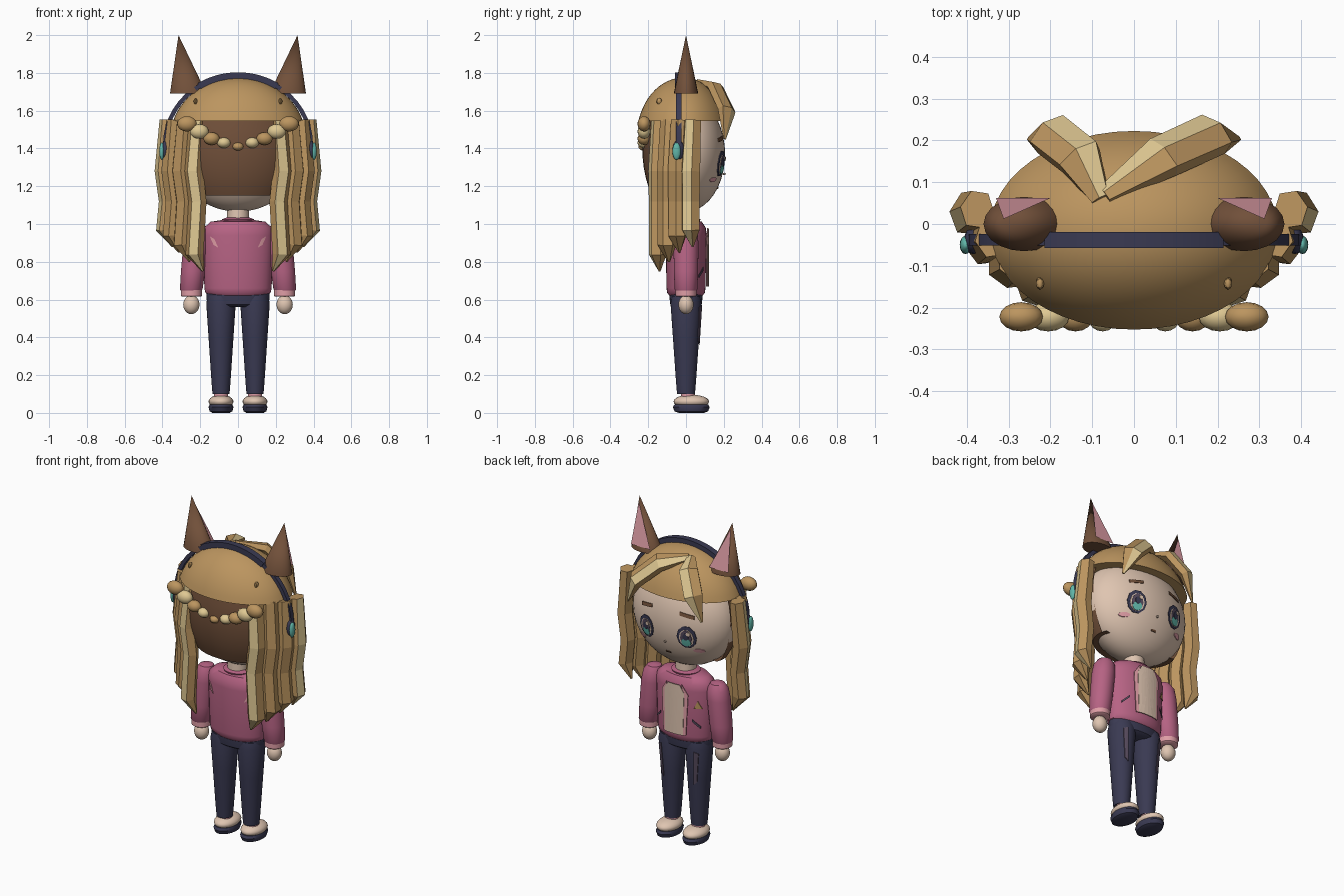
import bpy, bmesh
from math import sin, cos, pi, sqrt, radians
from mathutils import Vector

if "Cube" in bpy.data.objects:
    bpy.data.objects.remove(bpy.data.objects["Cube"])


def material(name, rgb):
    m = bpy.data.materials.new(name)
    m.use_nodes = True
    m.diffuse_color = (*rgb, 1)
    m.node_tree.nodes["Principled BSDF"].inputs["Base Color"].default_value = (*rgb, 1)
    return m


TAN = material("tan hair", (.50, .30, .115))
BROWN = material("dark brown", (.165, .08, .042))
CREAM = material("pale hair", (.74, .58, .29))
SKIN = material("skin", (.74, .56, .44))
PINK = material("jacket pink", (.47, .125, .23))
ROSE = material("light rose", (.74, .34, .38))
NAVY = material("navy", (.042, .042, .085))
PLUM = material("grey plum", (.095, .07, .11))
TEAL = material("teal", (.12, .47, .40))


def build(name, bm, *mats, smooth=True, angle=40):
    bmesh.ops.recalc_face_normals(bm, faces=bm.faces)
    me = bpy.data.meshes.new(name)
    bm.to_mesh(me)
    bm.free()
    for m in mats:
        me.materials.append(m)
    ob = bpy.data.objects.new(name, me)
    bpy.context.collection.objects.link(ob)
    if smooth:
        bpy.ops.object.select_all(action='DESELECT')
        ob.select_set(True)
        bpy.context.view_layer.objects.active = ob
        bpy.ops.object.shade_smooth_by_angle(angle=radians(angle))
    return ob


def skin_rings(bm, rings, closed=True):
    """Bridge successive rings of verts; returns the side faces with their index."""
    out = []
    for a, b in zip(rings, rings[1:]):
        n = len(a)
        for k in range(n):
            out.append((k, bm.faces.new((a[k], a[(k + 1) % n], b[(k + 1) % n], b[k]))))
    if closed:
        bm.faces.new(rings[0][::-1])
        bm.faces.new(rings[-1])
    return out


def lathe(name, profile, mat, x=0, y=0, depth=1, lean=0, seg=32, keep=None):
    """Elliptical turned form; lean shifts x with falling height."""
    bm = bmesh.new()
    top = max(z for r, z in profile)
    rings = [[bm.verts.new((x + lean * (top - z) + r * cos(2 * pi * k / seg),
                            y + depth * r * sin(2 * pi * k / seg), z))
              for k in range(seg)] for r, z in profile]
    skin_rings(bm, rings)
    if keep:
        drop = [f for f in bm.faces if not keep(f.calc_center_median())]
        bmesh.ops.delete(bm, geom=drop, context='FACES')
    return build(name, bm, mat)


def ellipsoid(name, c, r, mat, seg=24):
    bm = bmesh.new()
    bmesh.ops.create_uvsphere(bm, u_segments=seg, v_segments=seg // 2, radius=1)
    for v in bm.verts:
        v.co = Vector(c) + Vector(v.co[i] * r[i] for i in range(3))
    return build(name, bm, mat)


def lock(name, path, widths, thick, light, rise=0):
    """Six-sided tapered lock of hair with one pale facet."""
    bm = bmesh.new()
    pts = [Vector(p) for p in path]
    rings = []
    for i, p in enumerate(pts):
        t = (pts[min(i + 1, len(pts) - 1)] - pts[max(i - 1, 0)]).normalized()
        out = Vector((p.x, p.y * 1.6, rise))
        out = (out - t * out.dot(t)).normalized()
        side = t.cross(out)
        rings.append([bm.verts.new(p + widths[i] * (out * cos(k * pi / 3) * thick + side * sin(k * pi / 3)))
                      for k in range(6)])
    for k, f in skin_rings(bm, rings):
        f.material_index = int(k == light)
    return build(name, bm, TAN, CREAM, smooth=False)


HEAD, HEAD_R = (0, 0, 1.37), (.33, .207, .305)


def face_y(x, z):
    return HEAD_R[1] * sqrt(max(0, 1 - (x / HEAD_R[0]) ** 2 - ((z - HEAD[2]) / HEAD_R[2]) ** 2))


def torso_y(x, z):
    return .106 * sqrt(max(0, 1 - (x / .184) ** 2))


def leg_y(x, z):
    r = .045 + .033 * (z - .1) / .48
    return 1.05 * sqrt(max(0, r * r - (abs(x) - .09) ** 2))


def patch(name, outline, mat, surface, lift=.004, facing=1):
    """Thin plate that follows a curved surface; outline is (x, z)."""
    bm = bmesh.new()
    cx = sum(p[0] for p in outline) / len(outline)
    cz = sum(p[1] for p in outline) / len(outline)
    dense = [(a[0] + (b[0] - a[0]) * t / 4, a[1] + (b[1] - a[1]) * t / 4)
             for a, b in zip(outline, outline[1:] + outline[:1]) for t in range(4)]

    def ring(s, up):
        pts = [(cx + (x - cx) * s, cz + (z - cz) * s) for x, z in dense]
        return [bm.verts.new((x, facing * (surface(x, z) + up), z)) for x, z in pts]
    skin_rings(bm, [ring(1, lift - .004)] + [ring(s, lift) for s in (1, .7, .4, .1)])
    return build(name, bm, mat, smooth=False)


def oval(x, z, rx, rz, n=10):
    return [(x + rx * cos(2 * pi * k / n), z + rz * sin(2 * pi * k / n)) for k in range(n)]


def bar(x, z, w, h, slope=0):
    return [(x - w, z - h - slope), (x + w, z - h + slope), (x + w, z + h + slope), (x - w, z + h - slope)]


# Head, neck and hair shell
ellipsoid("head", HEAD, HEAD_R, SKIN, 40)
lathe("neck", [(.06, .99), (.056, 1.1)], SKIN)
cap = [(.36 * cos(a), 1.45 + .325 * sin(a)) for a in (radians(17 + 72.5 * i / 12) for i in range(13))]
lathe("hair_cap", cap, TAN, y=-.015, depth=.69, seg=48)
shell = [(.33 * sqrt(1 - ((z - 1.4) / .4) ** 2), z) for z in (1.15 + .4 * i / 8 for i in range(9))]
lathe("back_hair", [(.01, 1.15)] + shell, BROWN, depth=.7, seg=40, keep=lambda c: c.y < .03)

# Fringe swept from the parting
W = [.025, .06, .06, .008]
lock("fringe_left", [(-.07, .07, 1.75), (.07, .16, 1.715), (.19, .215, 1.60), (.25, .205, 1.45)], W, .6, 5, .25)
lock("fringe_right", [(-.08, .06, 1.75), (-.13, .16, 1.715), (-.2, .215, 1.60), (-.25, .205, 1.45)], W, .6, 0, .25)

# Long side locks: base position, tip height, pale facet
LOCKS = [(.395, .025, .88, 0), (.36, -.045, .85, 9), (.305, -.10, .80, 9), (.235, -.15, .75, 0)]
for s, label in ((1, "left"), (-1, "right")):
    for i, (x, y, tip, pale) in enumerate(LOCKS):
        path = [(s * (x + dx), y + dy, z) for dx, dy, z in
                ((-.02, .01, 1.55), (0, 0, 1.28), (-.02, 0, 1.12), (-.005, .0, tip + .09), (-.05, .01, tip))]
        facet = pale if s > 0 or pale > 5 else 5 - pale
        lock(f"side_lock_{label}_{i + 1}", path, [.048, .055, .052, .052, .006], .85, facet)

# Braid around the back
BRAID = [(.27, 1.53, .052, TAN), (.205, 1.49, .05, CREAM), (.14, 1.452, .043, TAN), (.075, 1.43, .036, CREAM)]
for s, label in ((1, "left"), (-1, "right")):
    for i, (x, z, r, m) in enumerate(BRAID):
        ellipsoid(f"braid_bead_{label}_{i + 1}", (s * x, -.222, z), (r, .035, r * .78), m, 16)
ellipsoid("braid_bead_middle", (0, -.222, 1.41), (.03, .03, .022), TAN, 16)

# Pointed ears with rose inner plates
for s, label in ((1, "left"), (-1, "right")):
    bm = bmesh.new()
    tip = Vector((s * .315, 0, 2.0))
    ring = [bm.verts.new((s * .263 + .097 * cos(k * pi / 10), .065 * sin(k * pi / 10), 1.69)) for k in range(20)]
    top = bm.verts.new(tip)
    for k in range(20):
        bm.faces.new((ring[k], ring[(k + 1) % 20], top))
    bm.faces.new(ring[::-1])
    build(f"ear_{label}", bm, BROWN)
    bm = bmesh.new()
    bm.faces.new([bm.verts.new(p) for p in ((s * .20, .062, 1.72), (s * .33, .062, 1.72), (s * .312, .012, 1.965))])
    build(f"inner_ear_{label}", bm, ROSE, smooth=False)

    # Headphone cups and small hair pins
    ellipsoid(f"ear_cup_{label}", (s * .385, -.04, 1.39), (.022, .032, .055), NAVY, 16)
    ellipsoid(f"cup_light_{label}", (s * .403, -.05, 1.385), (.014, .022, .046), TEAL, 16)
    ellipsoid(f"hair_pin_{label}", (s * .225, -.142, 1.65), (.01, .016, .018), TAN, 8)


# Headphone band: slim arc with a thicker crown
def band(name, limit, w, h):
    bm = bmesh.new()
    rings = []
    for i in range(25):
        a = radians(-limit + 2 * limit * i / 24)
        rings.append([bm.verts.new(((.386 + o) * sin(a), -.038 + d, 1.42 + (.366 + o) * cos(a)))
                      for o, d in ((-h, -w), (h, -w), (h, w), (-h, w))])
    skin_rings(bm, rings)
    build(name, bm, NAVY)


band("headband", 90, .014, .011)
band("headband_pad", 32, .019, .017)

# Face
for s, label in ((1, "left"), (-1, "right")):
    x = s * .135
    patch(f"eye_rim_{label}", oval(x, 1.32, .056, .07), NAVY, face_y, .006)
    patch(f"eye_white_{label}", oval(x, 1.315, .042, .054), SKIN, face_y, .008)
    patch(f"iris_{label}", oval(x, 1.315, .033, .052), PLUM, face_y, .010)
    patch(f"iris_glow_{label}", oval(x, 1.29, .027, .026), TEAL, face_y, .012)
    patch(f"pupil_{label}", oval(x, 1.325, .016, .022), NAVY, face_y, .014)
    patch(f"eye_glint_{label}", oval(x - .016, 1.345, .012, .012), SKIN, face_y, .016)
    patch(f"brow_{label}", bar(x, 1.45, .042, .01, -s * .007), BROWN, face_y, .006)
    patch(f"blush_{label}", oval(s * .19, 1.235, .03, .013), ROSE, face_y)
patch("mouth", bar(0, 1.19, .016, .005), BROWN, face_y)
ellipsoid("nose", (0, .203, 1.265), (.007, .008, .007), SKIN, 8)

# Jacket, shirt and trim
lathe("jacket", [(.15, .62), (.172, .635), (.178, .66), (.182, .8), (.187, .94), (.18, .98), (.145, 1.012), (.08, 1.022)],
      PINK, depth=.58)
lathe("collar", [(.075, 1.0), (.085, 1.025), (.06, 1.035)], PINK, depth=.9)
patch("shirt_panel", [(-.06, .67), (.06, .67), (.066, .93), (.04, .975), (-.04, .975), (-.066, .93)], SKIN, torso_y, .016)
for s, label in ((1, "left"), (-1, "right")):
    patch(f"lapel_{label}", [(s * .058, .67), (s * .076, .67), (s * .088, .92), (s * .05, .98), (s * .06, .92)],
          ROSE, torso_y, .014)
    patch(f"jacket_slit_{label}", bar(s * .128, .745, .02, .007, -s * .02), PLUM, torso_y, .008)
    patch(f"back_tab_{label}", [(s * .105, .875), (s * .13, .89), (s * .15, .935), (s * .125, .92)],
          ROSE, torso_y, .006, -1)
patch("badge", [(-.155, .84), (-.115, .84), (-.135, .885)], TAN, torso_y, .008)

# Trousers
lathe("hips", [(.12, .56), (.16, .575), (.168, .61), (.168, .64)], NAVY, depth=.52)
for s, label in ((1, "left"), (-1, "right")):
    # Arms
    lathe(f"sleeve_{label}", [(.05, .64), (.06, .655), (.064, .75), (.066, .9), (.06, .96), (.04, .992), (.01, 1.0)],
          PINK, x=s * .213, lean=s * .1)
    lathe(f"cuff_{label}", [(.05, .615), (.056, .62), (.056, .65), (.05, .655)], ROSE, x=s * .247)
    ellipsoid(f"hand_{label}", (s * .247, 0, .573), (.043, .04, .05), SKIN)
    # Legs and shoes
    lathe(f"leg_{label}", [(.045, .1), (.05, .16), (.066, .4), (.078, .58), (.07, .62)], NAVY, x=s * .09, depth=1.05)
    patch(f"leg_stripe_{label}", [(s * .1, .36), (s * .12, .38), (s * .135, .56), (s * .11, .57)], PLUM, leg_y, .007)
    lathe(f"ankle_{label}", [(.036, .06), (.038, .12)], ROSE, x=s * .09, y=.01)
    ellipsoid(f"shoe_{label}", (s * .09, .028, .06), (.066, .094, .036), SKIN)
    lathe(f"sole_{label}", [(.045, 0), (.06, .008), (.066, .03), (.06, .045)], NAVY, x=s * .09, y=.028, depth=1.48)
